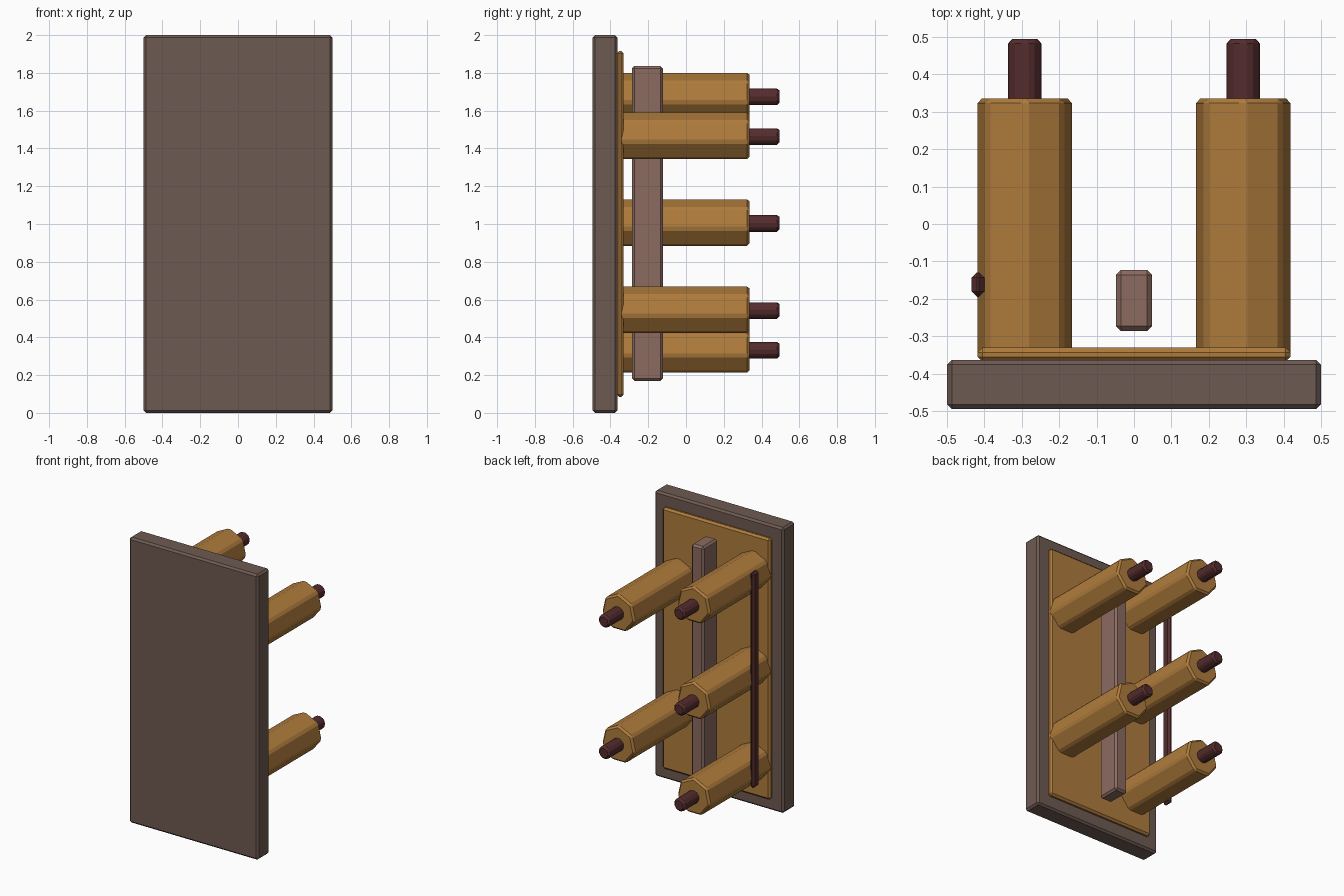
import bpy, bmesh, math

if "Cube" in bpy.data.objects:
    bpy.data.objects.remove(bpy.data.objects["Cube"])


def material(name, rgb):
    m = bpy.data.materials.new(name)
    m.diffuse_color = (*rgb, 1)
    m.use_nodes = True
    m.node_tree.nodes["Principled BSDF"].inputs["Base Color"].default_value = m.diffuse_color
    return m


DARK_WOOD = material("dark_wood", (0.155, 0.102, 0.084))
GOLD_WOOD = material("gold_wood", (0.43, 0.2, 0.045))
RED_METAL = material("red_metal", (0.09, 0.025, 0.027))
PALE_WOOD = material("pale_wood", (0.26, 0.145, 0.118))


def finish(bm, name, mat, bevel):
    """Chamfer every real edge and turn the bmesh into an object."""
    bmesh.ops.recalc_face_normals(bm, faces=bm.faces)
    bmesh.ops.bevel(bm, geom=bm.edges[:], offset=bevel, offset_type='OFFSET',
                    segments=1, affect='EDGES', clamp_overlap=True)
    mesh = bpy.data.meshes.new(name)
    bm.to_mesh(mesh)
    bm.free()
    mesh.materials.append(mat)
    bpy.context.collection.objects.link(bpy.data.objects.new(name, mesh))


def box(name, mat, x, y, z, bevel=0.013):
    """Chamfered box from (min, max) ranges."""
    bm = bmesh.new()
    bmesh.ops.create_cube(bm, size=1)
    for v in bm.verts:
        for i, (lo, hi) in enumerate((x, y, z)):
            v.co[i] = (lo + hi) / 2 + v.co[i] * (hi - lo)
    finish(bm, name, mat, bevel)


def prism(name, mat, x, z, radius, y0, y1, sides=7, bevel=0.013):
    """Chamfered prism along y with one corner pointing up."""
    bm = bmesh.new()
    angles = [2 * math.pi * i / sides for i in range(sides)]
    a, b = [[bm.verts.new((x + radius * math.sin(t), y, z + radius * math.cos(t)))
             for t in angles] for y in (y0, y1)]
    bm.faces.new(a)
    bm.faces.new(b)
    for i in range(sides):
        j = (i + 1) % sides
        bm.faces.new((a[i], a[j], b[j], b[i]))
    finish(bm, name, mat, bevel)


# Front slab and the thin panel behind it
box("front_slab", DARK_WOOD, (-0.5, 0.5), (-0.495, -0.363), (0, 2))
box("back_panel", GOLD_WOOD, (-0.418, 0.418), (-0.368, -0.33), (0.085, 1.915))

# Central upright bar and thin side rod
box("center_bar", PALE_WOOD, (-0.048, 0.048), (-0.286, -0.123), (0.17, 1.837))
box("side_rod", RED_METAL, (-0.434, -0.4), (-0.195, -0.129), (0.245, 1.757), 0.0145)

# Seven-sided pegs with thin tips: three on the left, two on the right
for side, x, heights in (("left", -0.292, (0.332, 1.003, 1.673)),
                         ("right", 0.292, (0.542, 1.463))):
    for n, z in enumerate(heights, 1):
        prism(f"{side}_peg_{n}", GOLD_WOOD, x, z, 0.132, -0.365, 0.336)
        prism(f"{side}_peg_tip_{n}", RED_METAL, x, z, 0.049, 0.3, 0.495)
